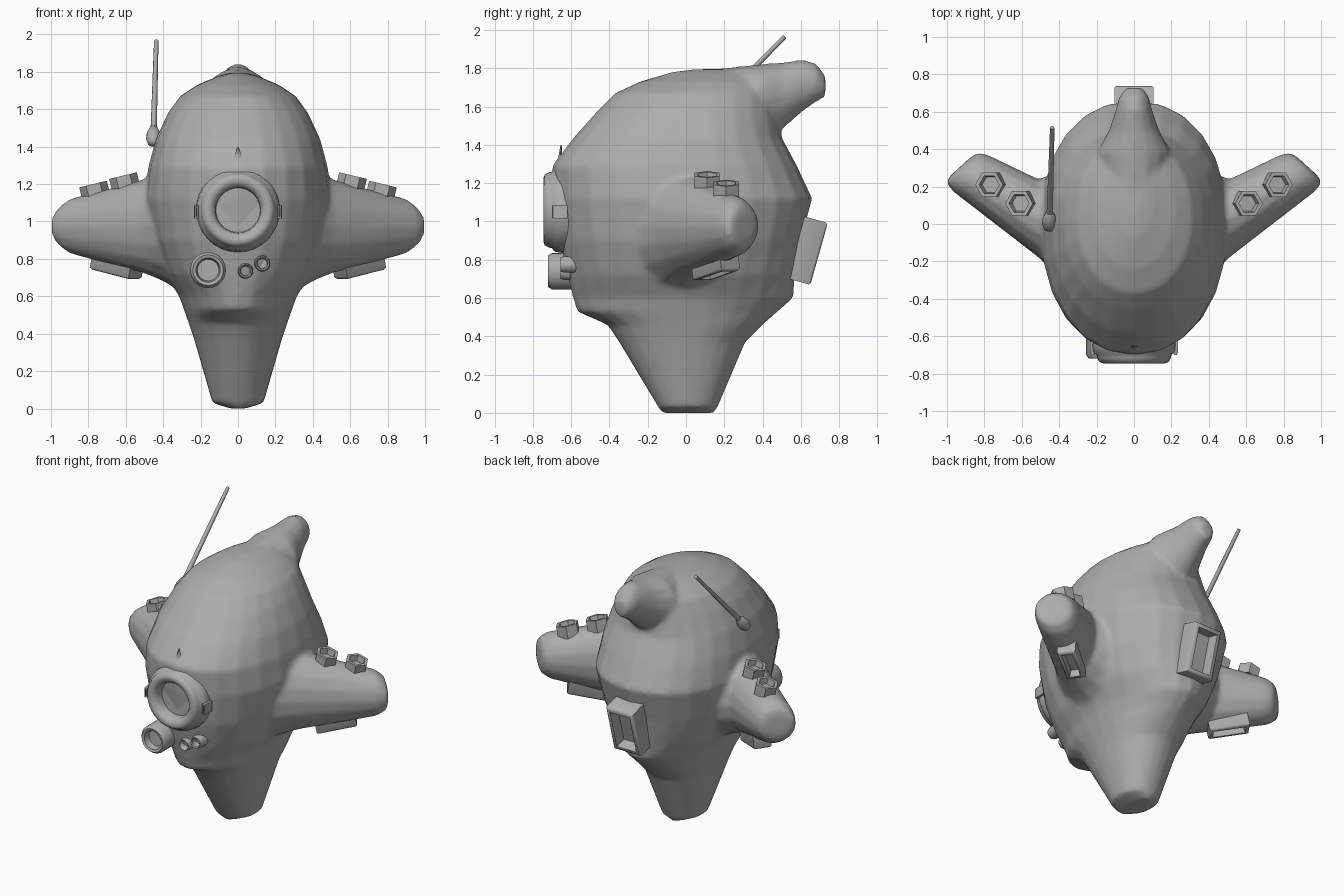
import bpy, bmesh, math
from mathutils import Vector, Matrix

if "Cube" in bpy.data.objects:
    bpy.data.objects.remove(bpy.data.objects["Cube"])

GREY = bpy.data.materials.new("dark_grey")
GREY.diffuse_color = (.42, .42, .42, 1)
GREY.use_nodes = True
GREY.node_tree.nodes["Principled BSDF"].inputs["Base Color"].default_value = GREY.diffuse_color


def loft(name, rings, angle=50, mirror=False):
    """Skin a list of equal-length point rings and cap both ends."""
    bm = bmesh.new()
    vs = [[bm.verts.new(p) for p in r] for r in rings]
    n = len(rings[0])
    for a, b in zip(vs, vs[1:]):
        for i in range(n):
            j = (i + 1) % n
            bm.faces.new((a[i], a[j], b[j], b[i]))
    bm.faces.new(vs[0])
    bm.faces.new(vs[-1])
    bmesh.ops.recalc_face_normals(bm, faces=bm.faces)
    me = bpy.data.meshes.new(name)
    bm.to_mesh(me)
    bm.free()
    for p in me.polygons:
        p.use_smooth = True
    me.set_sharp_from_angle(angle=math.radians(angle))
    me.materials.append(GREY)
    ob = bpy.data.objects.new(name, me)
    bpy.context.collection.objects.link(ob)
    if mirror:
        ob.modifiers.new("mirror", 'MIRROR')
    return ob


def spow(v, e):
    return math.copysign(abs(v) ** e, v)


def lathe(name, matrix, profile, sides, phase=0.0, **kw):
    """Profile of (rx, ry, height) turned round the matrix's local z."""
    rings = []
    for rx, ry, h in profile:
        ring = []
        for i in range(sides):
            t = 2 * math.pi * i / sides + phase
            ring.append(matrix @ Vector((rx * math.cos(t), ry * math.sin(t), h)))
        rings.append(ring)
    return loft(name, rings, **kw)


def aim(pos, direction):
    q = Vector(direction).to_track_quat('Z', 'Y')
    return Matrix.Translation(pos) @ q.to_matrix().to_4x4()


def open_box(name, matrix, hx, hy, depth, wall, **kw):
    """Four-sided duct with a recessed mouth at local z = 0."""
    s = math.sqrt(2)
    prof = [(hx, hy, -depth), (hx, hy, -0.01), (hx - .01, hy - .01, 0),
            (hx - wall, hy - wall, 0), (hx - wall - .01, hy - wall - .01, -depth * .5)]
    return lathe(name, matrix, [(a * s, b * s, h) for a, b, h in prof], 4, math.pi / 4, **kw)


# Body: z, front y, back y, half width, widest y, exponent
SECTIONS = [
    (0.00, -.125, .145, .04, .01, 2.2), (0.03, -.145, .165, .137, .01, 2.2),
    (0.37, -.35, .31, .235, .0, 2.1), (0.46, -.41, .40, .265, .0, 2.1),
    (0.53, -.57, .48, .29, .0, 1.9), (0.60, -.59, .56, .315, .0, 1.9),
    (0.72, -.62, .57, .39, .0, 2.1), (0.90, -.66, .60, .46, .0, 2.2),
    (1.12, -.69, .66, .50, .0, 2.2), (1.29, -.70, .58, .48, .0, 2.2),
    (1.44, -.585, .50, .44, .0, 2.2), (1.58, -.46, .48, .375, .0, 2.1),
    (1.67, -.37, .46, .31, .04, 2.1), (1.73, -.24, .43, .22, .08, 2.0),
    (1.78, -.07, .38, .10, .15, 2.0), (1.795, .05, .35, .04, .2, 2.0)]
rings = []
for z, yf, yb, w, yc, e in SECTIONS:
    ring = []
    for i in range(24):
        t = 2 * math.pi * i / 24
        c, s = spow(math.cos(t), 2 / e), spow(math.sin(t), 2 / e)
        ring.append((w * c, yc + s * ((yb - yc) if s > 0 else (yc - yf)), z))
    rings.append(ring)
parts = [loft("body", rings)]

# Swept-back horn at the top of the head: y, centre z, half width, half height
HORN = [(.05, 1.62, .12, .165), (.38, 1.63, .20, .19), (.50, 1.655, .135, .175),
        (.61, 1.71, .097, .135), (.68, 1.725, .08, .10), (.728, 1.705, .045, .055)]
parts.append(loft("head_horn", [[(rx * math.cos(i * math.pi / 8), y, zc + rz * math.sin(i * math.pi / 8))
                                 for i in range(16)] for y, zc, rx, rz in HORN]))

# Wings: centre x, y, half chord x, y, half height
WING = [(.32, -.01, .0, -.38, .34), (.41, .0, .0, -.28, .29), (.51, .03, .0, -.21, .25),
        (.87, .27, .10, -.095, .153), (.915, .302, .09, -.08, .115), (.925, .31, .06, -.055, .065)]
for side in (1, -1):
    parts.append(loft("wing", [[(side * (x + cx * math.cos(i * math.pi / 8)),
                                 y + cy * math.cos(i * math.pi / 8),
                                 .975 + h * math.sin(i * math.pi / 8)) for i in range(16)]
                               for x, y, cx, cy, h in WING]))

# Fuse body, horn and wings into one smooth hull
bpy.ops.object.select_all(action='DESELECT')
for ob in parts:
    ob.select_set(True)
bpy.context.view_layer.objects.active = parts[0]
bpy.ops.object.join()
hull = parts[0]
fuse = hull.modifiers.new("fuse", 'REMESH')
fuse.mode = 'VOXEL'
fuse.voxel_size = .016
fuse.use_smooth_shade = True
soft = hull.modifiers.new("soften", 'SMOOTH')
soft.factor = .5
soft.iterations = 5

# Hollow hexagonal studs on the wings
for k, p in enumerate([(.615, .11, 1.245), (.775, .21, 1.2)]):
    lathe(f"wing_stud_{k}", aim(p, (.24, 0, 1)),
          [(r, r, h) for r, h in [(.076, -.08), (.076, 0), (.055, 0), (.047, -.04)]],
          6, math.pi / 6, angle=25, mirror=True)

# Ducts under the wings
ax = Vector((.78, .56, .2)).normalized()
az = Vector((0, 0, -1))
az = (az - ax * az.dot(ax)).normalized()
ay = az.cross(ax)
m = Matrix((ax, ay, az)).transposed().to_4x4()
open_box("wing_duct", Matrix.Translation((.655, .16, .718)) @ m, .13, .06, .13, .025, mirror=True)

# Duct on the back
open_box("back_duct", aim((0, .695, .83), (0, .96, -.27)), .105, .168, .14, .03)

# Lenses on the front
FRONT = (0, -1, 0)
lathe("main_lens", aim((0, 0, 1.06), FRONT),
      [(r, r, h) for r, h in [(.215, .55), (.224, .65), (.218, .685), (.20, .70), (.197, .715),
                              (.185, .738), (.165, .745), (.14, .738), (.122, .715), (.118, .67)]], 32)
for name, x, z, r, back, front in [("side_lens", -.16, .74, .096, .55, .72),
                                   ("small_lens_a", .04, .735, .041, .55, .655),
                                   ("small_lens_b", .13, .775, .043, .55, .655)]:
    lathe(name, aim((x, 0, z), FRONT),
          [(r * k, r * k, h) for k, h in [(1, back), (1, front - .02), (.85, front),
                                          (.68, front - .005), (.6, front - .05)]], 20)

# Clips either side of the main lens and the fin above it
open_box("lens_clip", aim((.222, -.70, 1.05), FRONT), .012, .035, .08, .002, mirror=True)
lathe("lens_fin", aim((0, -.66, 1.25), (0, .05, 1)),
      [(.035, .016, 0), (.035, .016, .04), (.003, .003, .15)], 4)

# Antenna with its mount
base, tip = Vector((-.452, .01, 1.45)), Vector((-.437, .515, 1.965))
d = tip - base
lathe("antenna_mount", aim(base, d),
      [(r, r, h) for r, h in [(.012, -.055), (.032, -.04), (.04, -.01),
                              (.036, .03), (.022, .065), (.01, .08)]], 12, angle=60)
lathe("antenna_rod", aim(base, d), [(.017, .017, 0), (.012, .012, d.length)], 8, angle=60)
